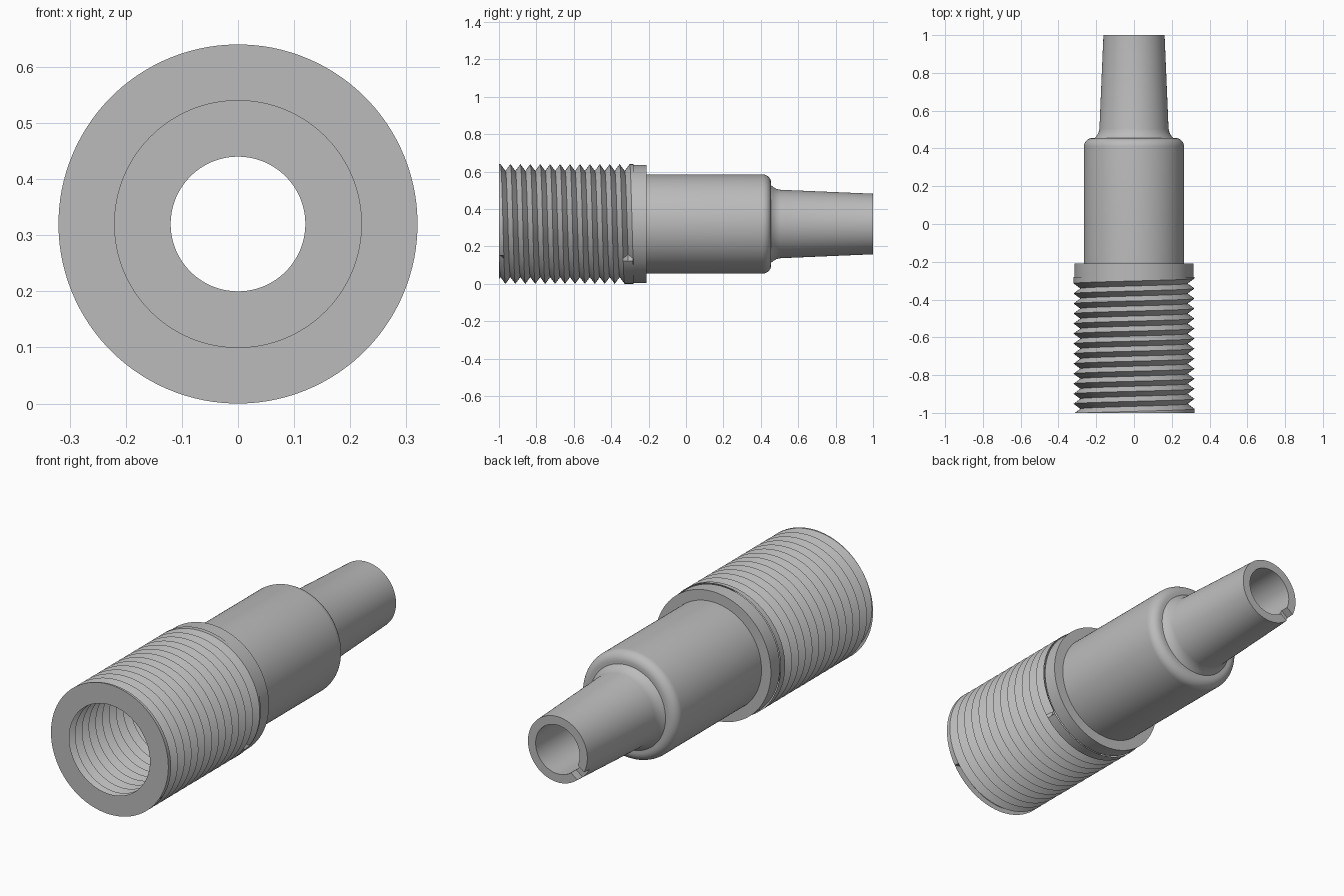
import bpy, bmesh
from math import pi, sin, cos, radians
from mathutils import Matrix

if "Cube" in bpy.data.objects:
    bpy.data.objects.remove(bpy.data.objects["Cube"])

AXIS_Z = 0.32            # height of the turning axis
SEG = 120                # segments around
START = radians(-35)     # angle where the threads begin and end
PITCH, TURNS = 0.0531, 13
FRONT, THREAD_END = -1.0, -0.28

grey = bpy.data.materials.new("plain_grey")
grey.use_nodes = True
colour = (0.5, 0.5, 0.5, 1)
grey.diffuse_color = colour
grey.node_tree.nodes["Principled BSDF"].inputs["Base Color"].default_value = colour


def polar(r, phi, y):
    a = START - phi
    return (r * cos(a), y, AXIS_Z + r * sin(a))


def finish(name, bm, smooth=True):
    bmesh.ops.remove_doubles(bm, verts=bm.verts, dist=1e-5)
    mesh = bpy.data.meshes.new(name)
    bm.to_mesh(mesh)
    bm.free()
    mesh.materials.append(grey)
    obj = bpy.data.objects.new(name, mesh)
    bpy.context.collection.objects.link(obj)
    bpy.ops.object.select_all(action='DESELECT')
    bpy.context.view_layer.objects.active = obj
    obj.select_set(True)
    if smooth:
        bpy.ops.object.shade_smooth_by_angle(angle=radians(30))
    return obj


def thread(name, crest, depth):
    """V thread; a positive depth cuts inward, a negative one outward."""
    bm = bmesh.new()
    rows = {}
    for j in range(-SEG, (TURNS + 2) * SEG + 1):
        phi = 2 * pi * j / SEG
        centre = FRONT + PITCH * j / SEG
        for i, offset in enumerate((-0.5, 0)):
            y = min(max(centre + offset * PITCH, FRONT), THREAD_END)
            r = crest
            if 0 <= j <= TURNS * SEG:
                r -= depth * max(0, 1 - 2 * abs(y - centre) / PITCH)
            rows[i, j] = bm.verts.new(polar(r, phi, y))
    for j in range(-SEG, (TURNS + 1) * SEG):
        for a, b in (((0, j), (1, j)), ((1, j), (0, j + SEG))):
            quad = [rows[a], rows[b], rows[b[0], b[1] + 1], rows[a[0], a[1] + 1]]
            if depth > 0:
                quad.reverse()
            bm.faces.new(quad)
    # Drop the faces flattened against the end planes
    bmesh.ops.dissolve_degenerate(bm, dist=1e-6, edges=bm.edges)
    return finish(name, bm)


OUTER, INNER = (0.32, 0.036), (0.22, -0.034)
thread("outer_thread", *OUTER)
thread("inner_thread", *INNER)

# Front face, its rims following the run-in of both threads
bm = bmesh.new()
rims = []
for j in range(SEG + 1):
    phi = 2 * pi * j / SEG
    rims.append([bm.verts.new(polar(c - d * max(0, 1 - phi / pi), phi, FRONT))
                 for c, d in (OUTER, INNER)])
for (a, b), (c, d) in zip(rims, rims[1:]):
    bm.faces.new((a, b, d, c))
bmesh.ops.recalc_face_normals(bm, faces=bm.faces)
if sum(f.normal.y for f in bm.faces) > 0:
    bmesh.ops.reverse_faces(bm, faces=bm.faces)
finish("front_face", bm, smooth=False)

# Turned body: collar, sleeve, rounded shoulder, tapered spout, bore, socket
profile = [(0.22, THREAD_END), (0.316, THREAD_END), (0.316, -0.21), (0.265, -0.21)]
profile += [(0.22 + 0.045 * cos(k * pi / 16), 0.41 + 0.045 * sin(k * pi / 16))
            for k in range(9)]
profile += [(0.207, 0.455), (0.197, 0.468), (0.188, 0.483), (0.183, 0.505),
            (0.162, 1.0), (0.12, 1.0), (0.12, 0.4), (0.22, 0.4)]
bm = bmesh.new()
rings = [[bm.verts.new(polar(r, 2 * pi * j / SEG, y)) for j in range(SEG)]
         for r, y in profile]
for k, ring in enumerate(rings):
    after = rings[(k + 1) % len(rings)]
    for j in range(SEG):
        n = (j + 1) % SEG
        bm.faces.new((ring[j], after[j], after[n], ring[n]))
bmesh.ops.recalc_face_normals(bm, faces=bm.faces)
body = finish("body", bm, smooth=False)

# Notch through the wall of the spout's open end
bm = bmesh.new()
bmesh.ops.create_cube(bm, size=1)
bmesh.ops.transform(bm, verts=bm.verts, matrix=(
    Matrix.Translation((0, 1.0, AXIS_Z)) @ Matrix.Rotation(radians(-218), 4, 'Y')
    @ Matrix.Rotation(pi, 4, 'X') @ Matrix.Translation((0.15, 0, 0))
    @ Matrix.Diagonal((0.1, 0.08, 0.06, 1))))
cutter = finish("notch_cutter", bm, smooth=False)
cutter.hide_render = True
cut = body.modifiers.new("notch", 'BOOLEAN')
cut.operation, cut.solver, cut.object = 'DIFFERENCE', 'EXACT', cutter
bpy.context.view_layer.objects.active = body
cutter.select_set(False)
body.select_set(True)
bpy.ops.object.modifier_apply(modifier=cut.name)
bpy.data.objects.remove(cutter)
bpy.ops.object.shade_smooth_by_angle(angle=radians(30))
